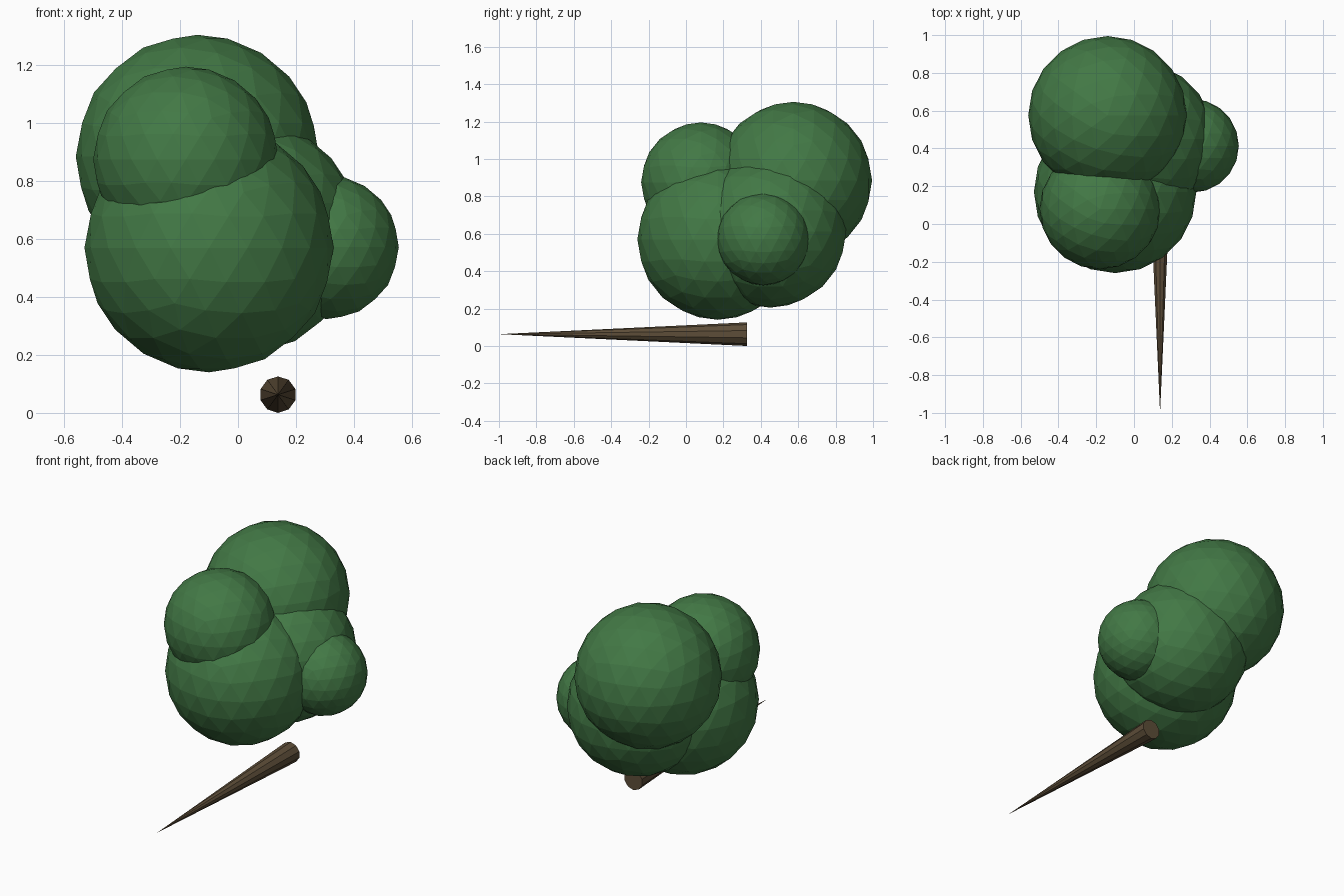
import bpy
from math import pi

if "Cube" in bpy.data.objects:
    bpy.data.objects.remove(bpy.data.objects["Cube"])


def material(name, colour):
    mat = bpy.data.materials.new(name)
    mat.diffuse_color = (*colour, 1)
    mat.use_nodes = True
    mat.node_tree.nodes["Principled BSDF"].inputs["Base Color"].default_value = mat.diffuse_color
    return mat


leaf = material("leaf_green", (0.055, 0.19, 0.06))
bark = material("bark_brown", (0.11, 0.075, 0.04))

# Foliage: overlapping faceted balls (centre, radius)
foliage = {
    "foliage_front": ((-0.10, 0.17, 0.57), 0.43),
    "foliage_top_back": ((-0.14, 0.575, 0.885), 0.42),
    "foliage_top_front": ((-0.18, 0.08, 0.875), 0.32),
    "foliage_middle": ((0.015, 0.45, 0.612), 0.407),
    "foliage_side": ((0.307, 0.414, 0.572), 0.248),
}
for name, (centre, radius) in foliage.items():
    bpy.ops.mesh.primitive_ico_sphere_add(subdivisions=3, radius=radius, location=centre)
    ball = bpy.context.object
    ball.name = name
    ball.data.materials.append(leaf)

# Trunk: ten-sided spike lying along y, tip towards the front
back, tip, radius = 0.325, -1.0, 0.063
bpy.ops.mesh.primitive_cone_add(vertices=10, radius1=radius, radius2=0, depth=back - tip,
                                location=(0.138, (back + tip) / 2, 0.063),
                                rotation=(pi / 2, 0, 0))
trunk = bpy.context.object
trunk.name = "trunk"
trunk.data.materials.append(bark)
